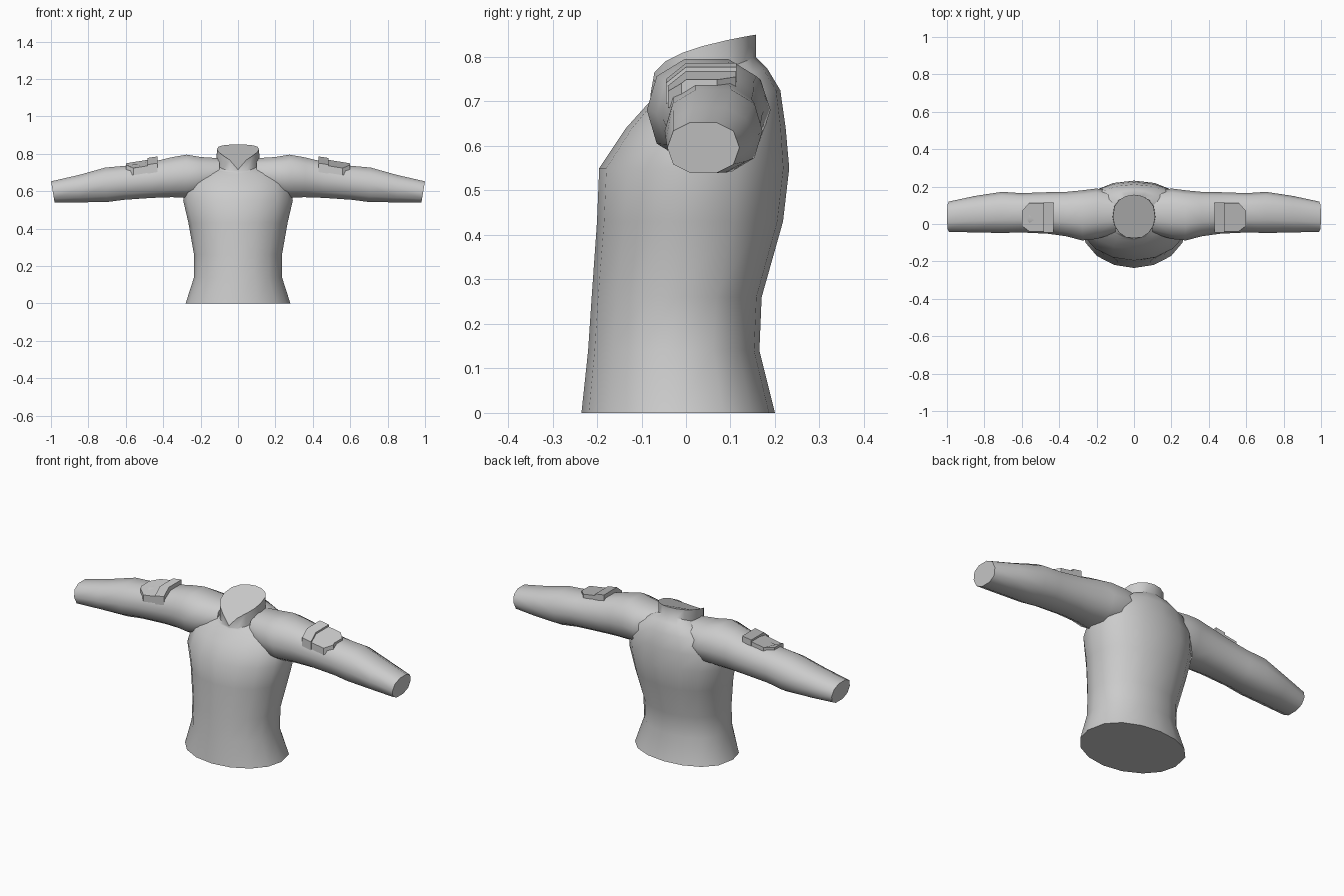
import bpy, bmesh, math
from mathutils import Vector

cube = bpy.data.objects.get("Cube")
if cube:
    bpy.data.objects.remove(cube, do_unlink=True)

grey = bpy.data.materials.new("light grey cloth")
grey.use_nodes = True
grey.diffuse_color = (0.6, 0.6, 0.6, 1)
grey.node_tree.nodes["Principled BSDF"].inputs["Base Color"].default_value = (0.6, 0.6, 0.6, 1)


def power(v, e):
    return math.copysign(abs(v) ** e, v)


def finish(name, bm, angle):
    bmesh.ops.recalc_face_normals(bm, faces=bm.faces[:])
    mesh = bpy.data.meshes.new(name)
    bm.to_mesh(mesh)
    bm.free()
    mesh.materials.append(grey)
    obj = bpy.data.objects.new(name, mesh)
    bpy.context.collection.objects.link(obj)
    bpy.ops.object.select_all(action='DESELECT')
    obj.select_set(True)
    bpy.context.view_layer.objects.active = obj
    bpy.ops.object.shade_smooth_by_angle(angle=math.radians(angle))
    return obj


def loft(name, rings, angle=50):
    """Skin a list of point rings and close both ends."""
    bm = bmesh.new()
    loops = [[bm.verts.new(p) for p in ring] for ring in rings]
    n = len(loops[0])
    for a, b in zip(loops, loops[1:]):
        for i in range(n):
            j = (i + 1) % n
            bm.faces.new((a[i], a[j], b[j], b[i]))
    bm.faces.new(loops[0])
    bm.faces.new(loops[-1])
    return finish(name, bm, angle)


# Body: half width, front y, back y, front z, back z, rise curve
def body_ring(hw, yf, yb, zf, zb, rise=1.0, sides=16, square=0.8):
    ring = []
    for i in range(sides):
        t = math.tau * i / sides
        c = -math.cos(t)
        y = (yf + yb) / 2 + (yb - yf) / 2 * (power(c, square) if c > 0 else c)
        s = max(0.0, (y - yf) / (yb - yf))
        ring.append((hw * math.sin(t), y, zf + (zb - zf) * s ** rise))
    return ring


body = [
    (0.28, -0.235, 0.20, 0, 0),
    (0.235, -0.22, 0.165, 0.14, 0.14),
    (0.235, -0.212, 0.17, 0.26, 0.26),
    (0.265, -0.20, 0.218, 0.43, 0.43),
    (0.293, -0.195, 0.232, 0.55, 0.55),
    (0.285, -0.135, 0.224, 0.64, 0.64),
    (0.235, -0.09, 0.212, 0.69, 0.725),
    (0.165, -0.08, 0.182, 0.70, 0.775),
    (0.115, -0.078, 0.157, 0.705, 0.80),
    (0.113, -0.08, 0.157, 0.715, 0.85, 0.3),
]
loft("shirt_body", [body_ring(*r) for r in body])

# Sleeve: x at top, x at bottom, front y, back y, bottom z, top z
sleeve = [
    (0.10, 0.10, -0.05, 0.17, 0.60, 0.78),
    (0.20, 0.20, -0.08, 0.19, 0.575, 0.787),
    (0.275, 0.28, -0.088, 0.18, 0.562, 0.80),
    (0.36, 0.36, -0.066, 0.172, 0.563, 0.785),
    (0.46, 0.46, -0.052, 0.17, 0.56, 0.76),
    (0.60, 0.61, -0.045, 0.165, 0.55, 0.74),
    (0.71, 0.70, -0.048, 0.172, 0.538, 0.73),
    (0.85, 0.85, -0.045, 0.15, 0.537, 0.69),
    (1.00, 0.98, -0.042, 0.12, 0.537, 0.655),
]


def sleeve_ring(side, xt, xb, yf, yb, zb, zt, sides=10):
    ring = []
    for i in range(sides):
        t = math.tau * i / sides
        u, v = power(math.cos(t), 0.85), power(math.sin(t), 0.85)
        ring.append((side * (xb + (xt - xb) * (v + 1) / 2),
                     (yf + yb) / 2 + (yb - yf) / 2 * u,
                     (zb + zt) / 2 + (zt - zb) / 2 * v))
    return ring


# Pad on the upper sleeve: an outline thickened along the sleeve slope
def pad(name, side, outline, low, high):
    def point(x, y, h):
        droop = 0.8 * max(0.0, 0.0 - y)
        return (side * x, y, 0.768 - 0.16 * (x - 0.43) - droop + h)
    rings = [[point(x, y, low) for x, y in outline],
             [point(x, y, high) for x, y in outline]]
    return loft(name, rings, 35)


pocket = [(0.45, -0.04), (0.56, -0.04), (0.60, -0.01), (0.60, 0.0), (0.60, 0.07),
          (0.56, 0.112), (0.45, 0.112), (0.45, 0.0)]
flap = [(0.43, -0.045), (0.485, -0.045), (0.485, 0.0), (0.485, 0.114),
        (0.43, 0.114), (0.43, 0.0)]

for label, side in (("left", 1), ("right", -1)):
    loft(label + "_sleeve", [sleeve_ring(side, *r) for r in sleeve])
    pad(label + "_sleeve_pocket", side, pocket, -0.03, 0.008)
    pad(label + "_pocket_flap", side, flap, -0.03, 0.018)
